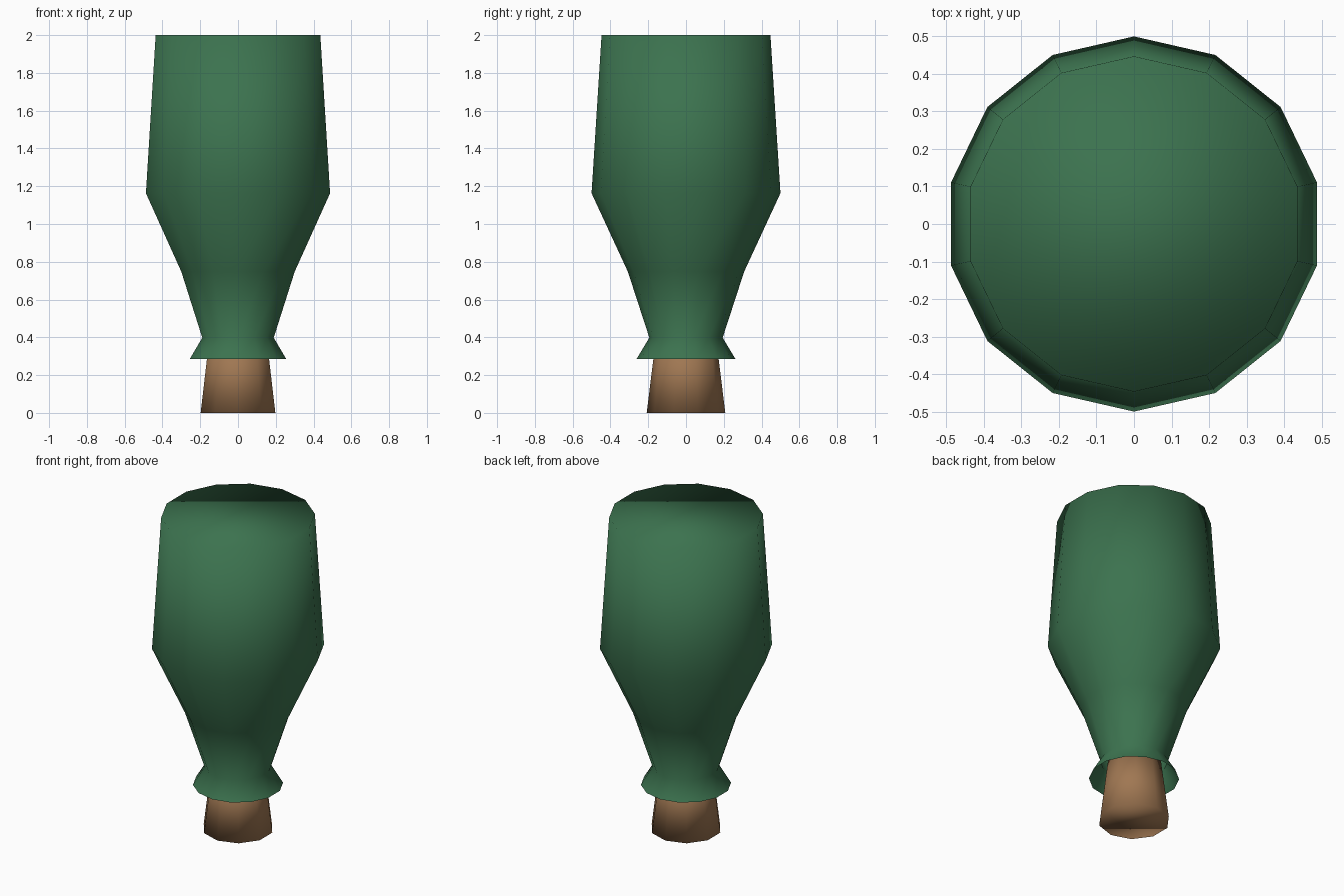
import bpy, bmesh
from math import sin, cos, tau

cube = bpy.data.objects.get("Cube")
if cube:
    bpy.data.objects.remove(cube)


def material(name, rgb):
    mat = bpy.data.materials.new(name)
    mat.use_nodes = True
    mat.diffuse_color = (*rgb, 1)
    mat.node_tree.nodes["Principled BSDF"].inputs["Base Color"].default_value = (*rgb, 1)
    return mat


def lathe(name, profile, sides, mat, cap_bottom, cap_top):
    """Revolve (radius, z) points, bottom first, with a corner on the y axis."""
    bm = bmesh.new()
    rings = [[bm.verts.new((r * sin(tau * i / sides), -r * cos(tau * i / sides), z))
              for i in range(sides)] for r, z in profile]
    for low, high in zip(rings, rings[1:]):
        for i in range(sides):
            j = (i + 1) % sides
            bm.faces.new((low[i], low[j], high[j], high[i]))
    if cap_bottom:
        bm.faces.new(rings[0][::-1])
    if cap_top:
        bm.faces.new(rings[-1])
    for face in bm.faces:
        face.smooth = True
    mesh = bpy.data.meshes.new(name)
    bm.to_mesh(mesh)
    bm.free()
    mesh.materials.append(mat)
    obj = bpy.data.objects.new(name, mesh)
    bpy.context.collection.objects.link(obj)
    return obj


green = material("bottle green", (0.045, 0.17, 0.078))
brown = material("cork brown", (0.35, 0.185, 0.085))

# Upside-down bottle: open flared lip, neck, shoulder, flat base on top
lathe("bottle", [(0.262, 0.285), (0.194, 0.398), (0.308, 0.748),
                 (0.5, 1.163), (0.447, 2.0)], 14, green, False, True)

# Tapered cork pushed up into the neck
lathe("cork", [(0.208, 0.0), (0.16, 0.39)], 10, brown, True, True)
